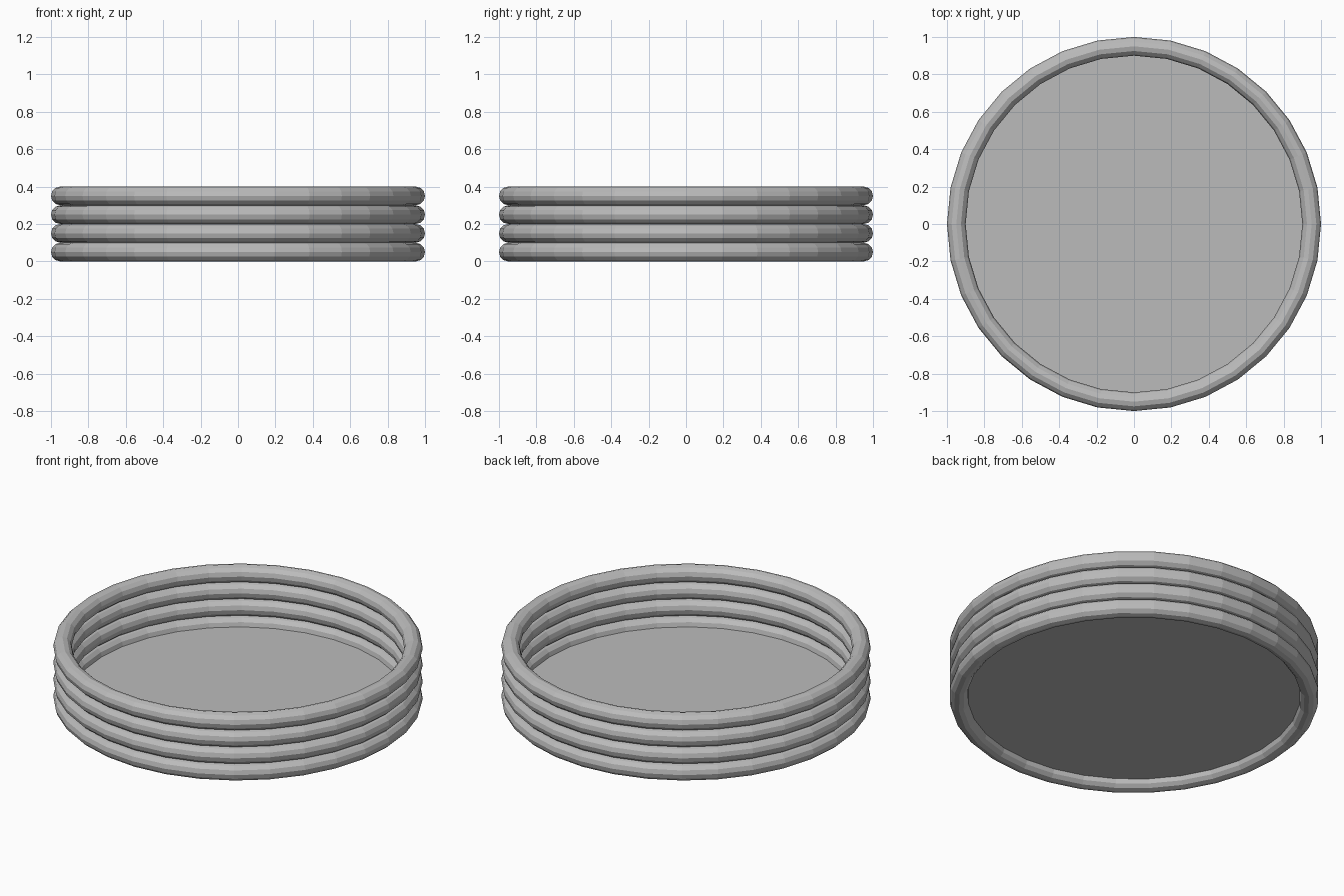
import bpy

if "Cube" in bpy.data.objects:
    bpy.data.objects.remove(bpy.data.objects["Cube"])

# one grey vinyl colour for the whole pool
vinyl = bpy.data.materials.new("grey vinyl")
vinyl.diffuse_color = (0.5, 0.5, 0.5, 1)
vinyl.use_nodes = True
vinyl.node_tree.nodes["Principled BSDF"].inputs["Base Color"].default_value = vinyl.diffuse_color


def finish(name):
    ob = bpy.context.object
    ob.name = name
    ob.data.materials.append(vinyl)
    bpy.ops.object.shade_flat()


# stacked inflatable rings
for i in range(4):
    bpy.ops.mesh.primitive_torus_add(
        major_segments=32, minor_segments=12,
        major_radius=0.95, minor_radius=0.05,
        location=(0, 0, 0.05 + 0.1 * i))
    finish("ring_%d" % (i + 1))

# thin floor sheet welded inside the lowest ring
bpy.ops.mesh.primitive_circle_add(
    vertices=32, radius=0.905, fill_type='NGON', location=(0, 0, 0.05))
finish("pool_floor")
